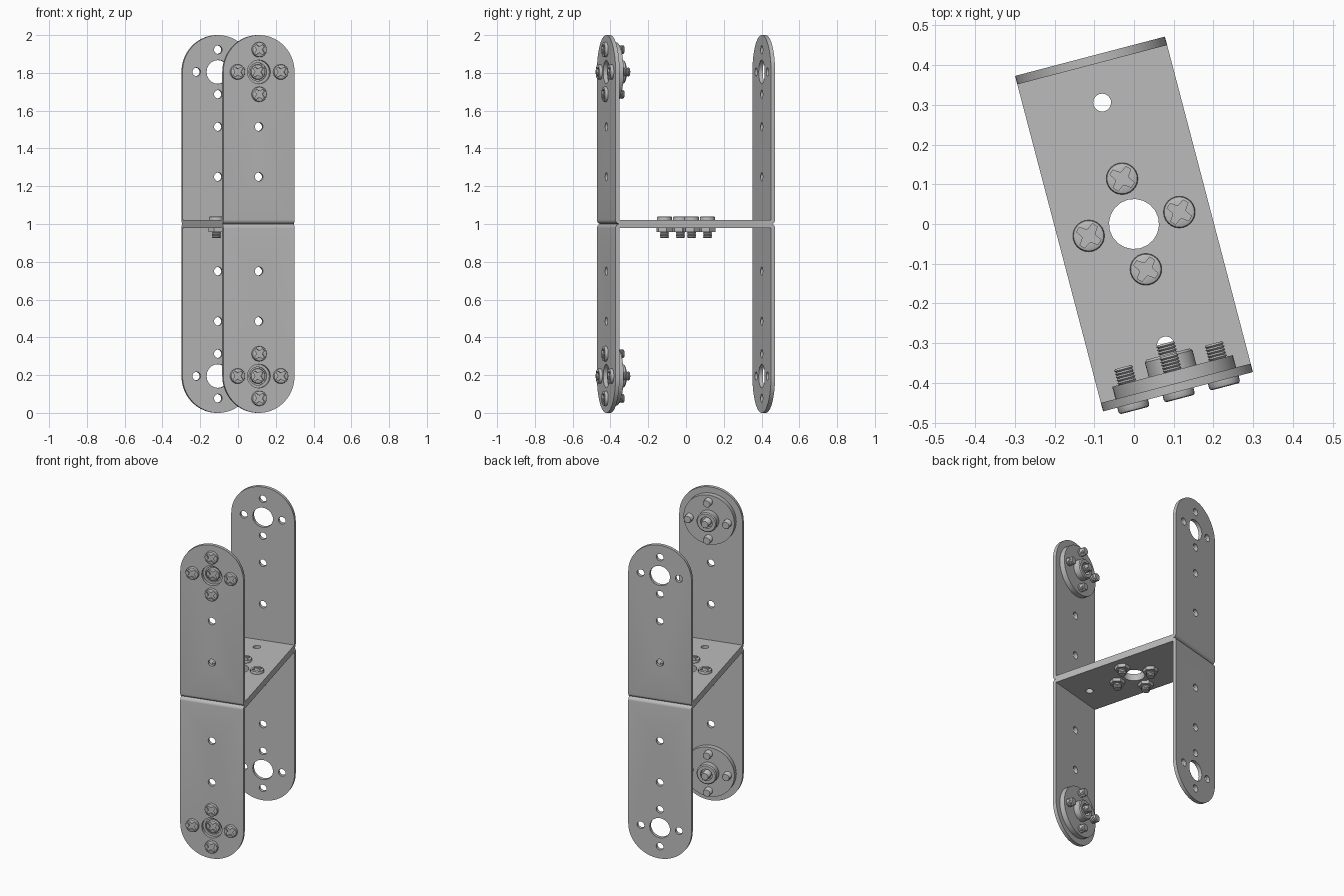
import bpy, bmesh
from math import pi, sin, cos, radians
from mathutils import Matrix, Vector

if "Cube" in bpy.data.objects:
    bpy.data.objects.remove(bpy.data.objects["Cube"], do_unlink=True)

W, D, T = 0.39, 0.873, 0.022          # bracket width, depth, sheet thickness
R = W / 2                             # rounded leg end
HUB_Z = 1.0 - R                       # height of the hole pattern above the base
RING = 0.118                          # screw circle radius
SMALL, LARGE = 0.0225, 0.063          # hole radii
PLACE = Matrix.Translation((0, 0, 1)) @ Matrix.Rotation(radians(14.7), 4, 'Z')
FACE_FRONT = Matrix.Rotation(pi / 2, 4, 'X')          # local z turns to -y
ALONG_X = Matrix(((0, 0, 1, 0), (1, 0, 0, 0), (0, 1, 0, 0), (0, 0, 0, 1)))
CROSS = [(RING, 0), (0, RING), (-RING, 0), (0, -RING)]

steel = bpy.data.materials.new("grey_steel")
steel.use_nodes = True
steel.diffuse_color = (0.5, 0.5, 0.5, 1)
steel.node_tree.nodes["Principled BSDF"].inputs["Base Color"].default_value = (0.5, 0.5, 0.5, 1)


def make(name, bm):
    bmesh.ops.recalc_face_normals(bm, faces=bm.faces)
    mesh = bpy.data.meshes.new(name)
    bm.to_mesh(mesh)
    bm.free()
    obj = bpy.data.objects.new(name, mesh)
    bpy.context.collection.objects.link(obj)
    return obj


def add_prism(bm, points, depth, matrix=Matrix()):
    """Polygon in the xy plane, thickened both ways along z."""
    face = bm.faces.new([bm.verts.new(matrix @ Vector((x, y, -depth / 2))) for x, y in points])
    out = bmesh.ops.extrude_face_region(bm, geom=[face])["geom"]
    moved = [v for v in out if isinstance(v, bmesh.types.BMVert)]
    bmesh.ops.translate(bm, verts=moved, vec=matrix.to_3x3() @ Vector((0, 0, depth)))


def circle(radius, sides, cx=0, cy=0):
    return [(cx + radius * cos(2 * pi * i / sides), cy + radius * sin(2 * pi * i / sides))
            for i in range(sides)]


def lathe(name, profile, closed, sides=32):
    bm = bmesh.new()
    verts = [bm.verts.new((r, 0, z)) for r, z in profile]
    pairs = list(zip(verts, verts[1:])) + ([(verts[-1], verts[0])] if closed else [])
    edges = [bm.edges.new(p) for p in pairs]
    bmesh.ops.spin(bm, geom=verts + edges, cent=(0, 0, 0), axis=(0, 0, 1),
                   angle=2 * pi, steps=sides)
    bmesh.ops.remove_doubles(bm, verts=bm.verts, dist=1e-5)
    return make(name, bm)


def boolean(obj, cutter, operation):
    mod = obj.modifiers.new("cut", 'BOOLEAN')
    mod.operation, mod.solver, mod.object = operation, 'EXACT', cutter
    cutter.hide_render = True
    bpy.context.view_layer.update()
    graph = bpy.context.evaluated_depsgraph_get()
    mesh = bpy.data.meshes.new_from_object(obj.evaluated_get(graph))
    obj.modifiers.clear()
    obj.data = mesh
    bpy.data.objects.remove(cutter, do_unlink=True)


def finish(obj):
    obj.data.materials.clear()
    obj.data.materials.append(steel)
    bpy.ops.object.select_all(action='DESELECT')
    obj.select_set(True)
    bpy.context.view_layer.objects.active = obj
    bpy.ops.object.shade_smooth_by_angle(angle=radians(30))


def copies(obj, name, matrices):
    """Place the part at the first matrix and linked copies at the rest."""
    for i, m in enumerate(matrices):
        part = obj
        if i:
            part = bpy.data.objects.new(name, obj.data)
            bpy.context.collection.objects.link(part)
        part.matrix_world = PLACE @ m


# U bracket: bent strip, clipped to rounded leg ends
h = D / 2
corner = [(h - T + T * cos(a), T + T * sin(a)) for a in [-pi / 2 + pi / 2 * i / 6 for i in range(7)]]
half = corner + [(h, 1.1), (h - T, 1.1), (h - T, T)]
bm = bmesh.new()
add_prism(bm, half + [(-y, z) for y, z in reversed(half)], W + 0.1, ALONG_X)
bracket = make("upper_bracket", bm)

bm = bmesh.new()
arc = [(R * cos(pi * i / 32), HUB_Z + R * sin(pi * i / 32)) for i in range(33)]
add_prism(bm, [(-R, -0.1), (R, -0.1)] + arc, 2, FACE_FRONT)
boolean(bracket, make("outline_cutter", bm), 'INTERSECT')

# Holes through both legs and through the base
bm = bmesh.new()
for x, z in CROSS + [(0, 0.515 - HUB_Z), (0, 0.25 - HUB_Z)]:
    add_prism(bm, circle(SMALL, 20, x, HUB_Z + z), 2, FACE_FRONT)
add_prism(bm, circle(LARGE, 20, 0, HUB_Z), 2, FACE_FRONT)
for x, y in CROSS + [(0, 0.316), (0, -0.316)]:
    add_prism(bm, circle(SMALL, 20, x, y), 0.1)
add_prism(bm, circle(LARGE, 20), 0.1)
boolean(bracket, make("hole_cutter", bm), 'DIFFERENCE')
finish(bracket)
flip = Matrix.Rotation(pi, 4, 'Y')
copies(bracket, "lower_bracket", [Matrix(), flip])

# Round mounting discs with hubs, inside the front leg
disc = lathe("mounting_disc", [
    (0.02, -0.009), (0.048, -0.009), (0.048, 0), (0.157, 0), (0.157, -0.032),
    (0.062, -0.032), (0.062, -0.07), (0.056, -0.076), (0.036, -0.076),
    (0.036, -0.05), (0.02, -0.05)], True, 40)
finish(disc)
ends = [HUB_Z, -HUB_Z]
copies(disc, "mounting_disc", [Matrix.Translation((0, T - h, z)) @ FACE_FRONT for z in ends])

# Threaded screw with a cross recess in its head
length, pitch = 0.095, 0.008
profile = [(0, 0.018), (0.034, 0.018), (0.038, 0.016), (0.04, 0.011), (0.04, 0), (0.0235, 0)]
z = -0.03
while z > -length + pitch:
    profile += [(0.0205, z), (0.0245, z - pitch / 2)]
    z -= pitch
profile += [(0.021, -length), (0, -length)]
screw = lathe("screw", profile, False, 24)
star = []
for k in range(4):
    for deg, r in ((-13, 0.032), (13, 0.032), (30, 0.019), (45, 0.016), (60, 0.019)):
        a = radians(deg + 90 * k + 45)
        star.append((r * cos(a), r * sin(a)))
bm = bmesh.new()
add_prism(bm, star, 0.02, Matrix.Translation((0, 0, 0.019)))
boolean(screw, make("recess_cutter", bm), 'DIFFERENCE')
finish(screw)
spots = [Matrix.Translation((x, y, T)) for x, y in CROSS]
for z in ends:
    spots += [Matrix.Translation((x, -h, z + dz)) @ FACE_FRONT for x, dz in CROSS]
    spots.append(Matrix.Translation((0, T - h + 0.009, z)) @ FACE_FRONT)
copies(screw, "screw", spots)

# Hex nuts under the base
bm = bmesh.new()
add_prism(bm, circle(0.044, 6), 0.021)
nut = make("nut", bm)
finish(nut)
copies(nut, "nut", [Matrix.Translation((x, y, -T - 0.0105)) for x, y in CROSS])
